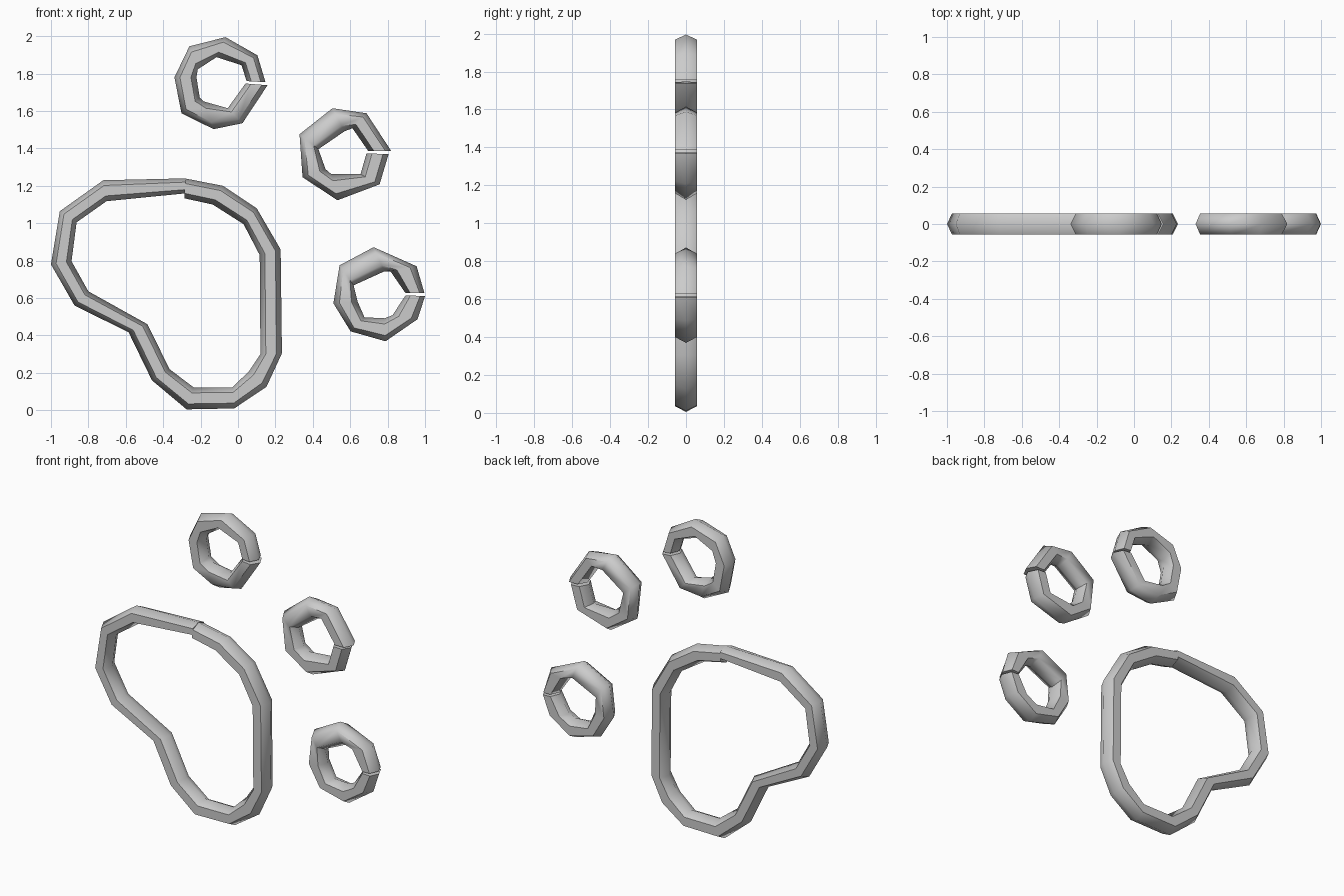
import bpy
import bmesh
import math

grey = bpy.data.materials.new("light grey")
grey.diffuse_color = (0.6, 0.6, 0.6, 1)

HALF_DEPTH = 0.057


def bent_tube(name, outer, inner):
    """Six-sided tube swept through matching outer and inner (x, z) corners."""
    bm = bmesh.new()
    rings = []
    for (ox, oz), (ix, iz) in zip(outer, inner):
        ring = []
        for k in range(6):
            a = math.radians(60 * k)
            t = (1 - math.cos(a)) / 2          # 0 at outer edge, 1 at inner edge
            y = HALF_DEPTH * math.sin(a) / math.sin(math.pi / 3)
            ring.append(bm.verts.new((ox + (ix - ox) * t, y, oz + (iz - oz) * t)))
        rings.append(ring)
    for a, b in zip(rings, rings[1:]):
        for k in range(6):
            n = (k + 1) % 6
            bm.faces.new((a[k], a[n], b[n], b[k]))
    # end caps
    bm.faces.new(rings[0])
    bm.faces.new(rings[-1][::-1])
    bmesh.ops.recalc_face_normals(bm, faces=bm.faces)
    mesh = bpy.data.meshes.new(name)
    bm.to_mesh(mesh)
    bm.free()
    mesh.materials.append(grey)
    obj = bpy.data.objects.new(name, mesh)
    bpy.context.collection.objects.link(obj)
    bpy.ops.object.select_all(action='DESELECT')
    obj.select_set(True)
    bpy.context.view_layer.objects.active = obj
    bpy.ops.object.shade_smooth_by_angle(angle=math.radians(62))


# large palm pad outline, open seam at the top
bent_tube(
    "palm_pad_loop",
    [(-.285, 1.24), (-.08, 1.2), (.1, 1.08), (.228, .86), (.235, .305),
     (.152, .125), (-.02, .01), (-.275, .005), (-.46, .16), (-.585, .417),
     (-.874, .56), (-1, .78), (-.953, 1.064), (-.72, 1.23), (-.28, 1.24)],
    [(-.285, 1.133), (-.135, 1.1), (.03, .995), (.116, .83), (.12, .3),
     (.06, .21), (-.03, .123), (-.238, .123), (-.366, .22), (-.484, .46),
     (-.8, .636), (-.89, .797), (-.863, 1.005), (-.703, 1.118), (-.28, 1.16)])

# three toe rings, each with a narrow gap on the right
bent_tube(
    "upper_toe_ring",
    [(.158, 1.738), (.024, 1.535), (-.13, 1.503), (-.302, 1.588), (-.34, 1.78),
     (-.26, 1.946), (-.067, 1.995), (.104, 1.898), (.147, 1.754)],
    [(.04, 1.747), (-.055, 1.615), (-.185, 1.652), (-.205, 1.674), (-.222, 1.78),
     (-.215, 1.823), (-.115, 1.888), (.019, 1.845), (.046, 1.76)])
bent_tube(
    "middle_toe_ring",
    [(.805, 1.369), (.757, 1.208), (.532, 1.123), (.345, 1.246), (.329, 1.476),
     (.505, 1.615), (.687, 1.588), (.82, 1.385)],
    [(.687, 1.374), (.655, 1.262), (.5, 1.262), (.468, 1.289), (.43, 1.396),
     (.57, 1.492), (.612, 1.508), (.697, 1.385)])
bent_tube(
    "lower_toe_ring",
    [(1, .61), (.96, .487), (.789, .369), (.602, .422), (.51, .572),
     (.543, .775), (.725, .872), (.955, .77), (.997, .626)],
    [(.896, .615), (.826, .508), (.783, .492), (.676, .497), (.639, .583),
     (.618, .668), (.783, .743), (.815, .743), (.896, .626)])
